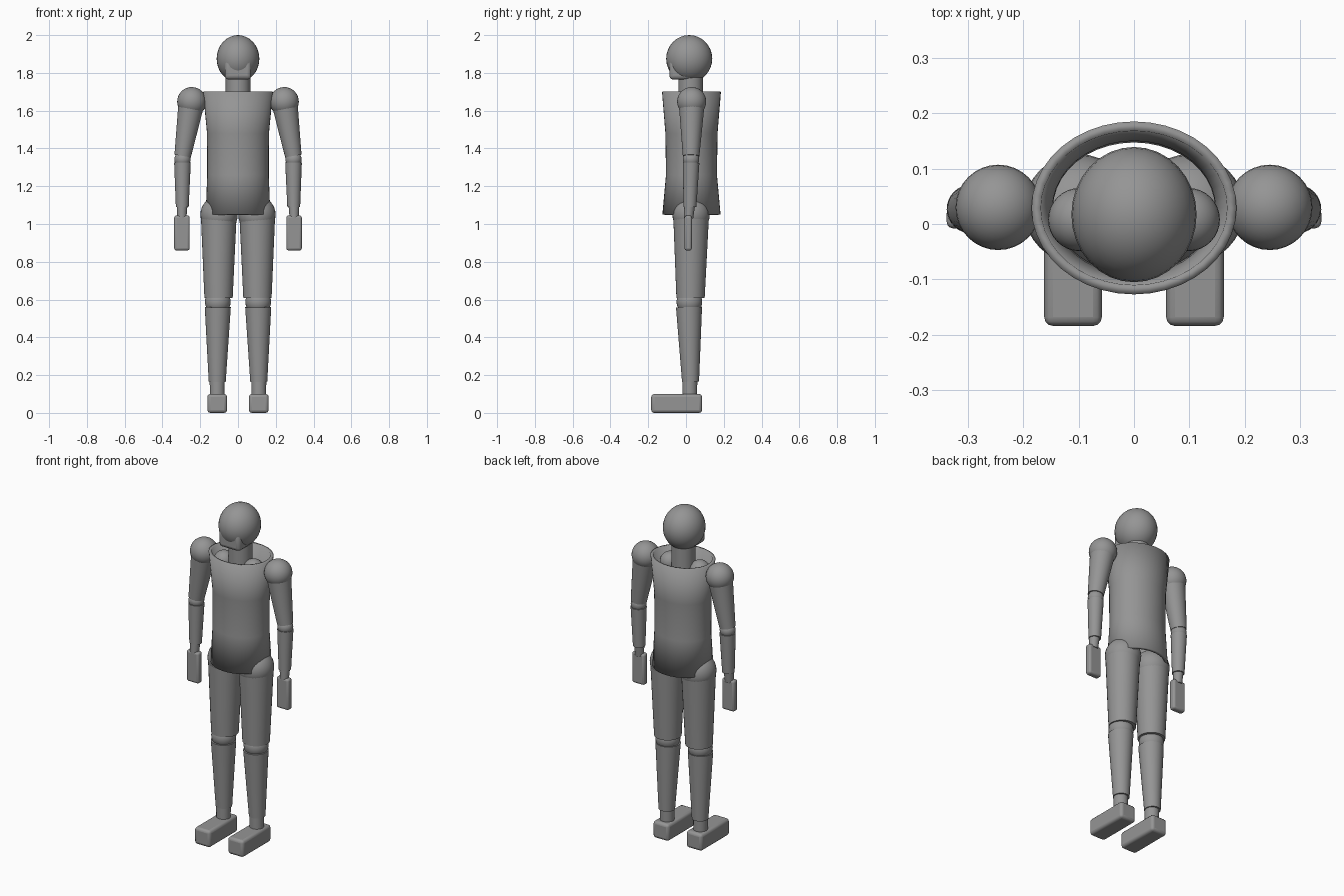
import bpy
import math
from mathutils import Vector

default = bpy.data.objects.get("Cube")
if default:
    bpy.data.objects.remove(default, do_unlink=True)

# Single plain grey material
grey = bpy.data.materials.new("plain_grey")
grey.use_nodes = True
COLOUR = (0.3, 0.3, 0.3, 1)
grey.diffuse_color = COLOUR
bsdf = next(n for n in grey.node_tree.nodes if n.type == 'BSDF_PRINCIPLED')
bsdf.inputs["Base Color"].default_value = COLOUR


def finish(name):
    """Name the active object, colour it and smooth it with sharp edges kept."""
    ob = bpy.context.object
    ob.name = name
    ob.data.materials.append(grey)
    bpy.ops.object.transform_apply(location=False, rotation=False, scale=True)
    bpy.ops.object.shade_smooth_by_angle(angle=math.radians(35))
    return ob


def ball(name, centre, radii):
    bpy.ops.mesh.primitive_uv_sphere_add(segments=32, ring_count=16, radius=1, location=centre)
    bpy.context.object.scale = radii if isinstance(radii, tuple) else (radii,) * 3
    return finish(name)


def limb(name, top, bottom, r_top, r_bottom):
    """Tapered cylinder between two points."""
    top, bottom = Vector(top), Vector(bottom)
    axis = top - bottom
    bpy.ops.mesh.primitive_cone_add(vertices=32, radius1=r_bottom, radius2=r_top,
                                    depth=axis.length, location=(top + bottom) / 2,
                                    rotation=axis.to_track_quat('Z', 'Y').to_euler())
    return finish(name)


def block(name, low, high, bevel):
    """Box between two corners with rounded edges."""
    low, high = Vector(low), Vector(high)
    bpy.ops.mesh.primitive_cube_add(size=1, location=(low + high) / 2)
    bpy.context.object.scale = high - low
    ob = finish(name)
    mod = ob.modifiers.new("rounding", 'BEVEL')
    mod.width, mod.segments = bevel, 3
    return ob


# Head, jaw and neck
ball("head", (0, 0.017, 1.875), (0.113, 0.122, 0.125))
block("jaw", (-0.07, -0.088, 1.765), (0.07, 0.04, 1.87), 0.02)
limb("neck", (0, 0.024, 1.8), (0, 0.024, 1.6), 0.065, 0.065)

# Torso: open oval tube, narrower at the waist
SIDES = 40
rings = [(1.05, 0.171, 0.154), (1.26, 0.163, 0.135), (1.48, 0.164, 0.138), (1.70, 0.185, 0.156)]
verts = [(rx * math.cos(a), 0.029 + ry * math.sin(a), z)
         for z, rx, ry in rings
         for a in (math.tau * i / SIDES for i in range(SIDES))]
faces = [(r * SIDES + i, r * SIDES + (i + 1) % SIDES,
          (r + 1) * SIDES + (i + 1) % SIDES, (r + 1) * SIDES + i)
         for r in range(len(rings) - 1) for i in range(SIDES)]
mesh = bpy.data.meshes.new("torso")
mesh.from_pydata(verts, [], faces)
torso = bpy.data.objects.new("torso", mesh)
bpy.context.collection.objects.link(torso)
bpy.ops.object.select_all(action='DESELECT')
torso.select_set(True)
bpy.context.view_layer.objects.active = torso
finish("torso")
shell = torso.modifiers.new("shell", 'SOLIDIFY')
shell.thickness, shell.offset = 0.017, -1

# Arms and legs on both sides
for side, s in (("left", 1), ("right", -1)):
    # Arm
    ball(side + "_collar_joint", (s * 0.098, 0.008, 1.64), 0.057)
    ball(side + "_shoulder", (s * 0.245, 0.03, 1.648), 0.077)
    limb(side + "_upper_arm", (s * 0.25, 0.03, 1.62), (s * 0.293, 0.027, 1.36), 0.067, 0.044)
    ball(side + "_elbow", (s * 0.294, 0.027, 1.342), 0.043)
    limb(side + "_forearm", (s * 0.294, 0.027, 1.325), (s * 0.295, 0.021, 1.09), 0.044, 0.034)
    limb(side + "_wrist", (s * 0.296, 0.021, 1.12), (s * 0.297, 0.014, 1.03), 0.03, 0.024)
    block(side + "_hand", (s * 0.297 - 0.041, -0.008, 0.86),
          (s * 0.297 + 0.041, 0.031, 1.045), 0.012)
    # Leg
    ball(side + "_hip", (s * 0.1, 0.027, 1.05), 0.099)
    limb(side + "_thigh", (s * 0.102, 0.027, 1.027), (s * 0.103, 0.024, 0.608), 0.094, 0.075)
    ball(side + "_knee", (s * 0.107, 0.018, 0.588), 0.068)
    limb(side + "_shin", (s * 0.107, 0.016, 0.56), (s * 0.11, 0.024, 0.165), 0.069, 0.045)
    limb(side + "_ankle", (s * 0.11, 0.02, 0.2), (s * 0.11, 0.02, 0.08), 0.04, 0.039)
    block(side + "_foot", (s * 0.11 - 0.052, -0.184, 0), (s * 0.11 + 0.052, 0.085, 0.1), 0.016)
